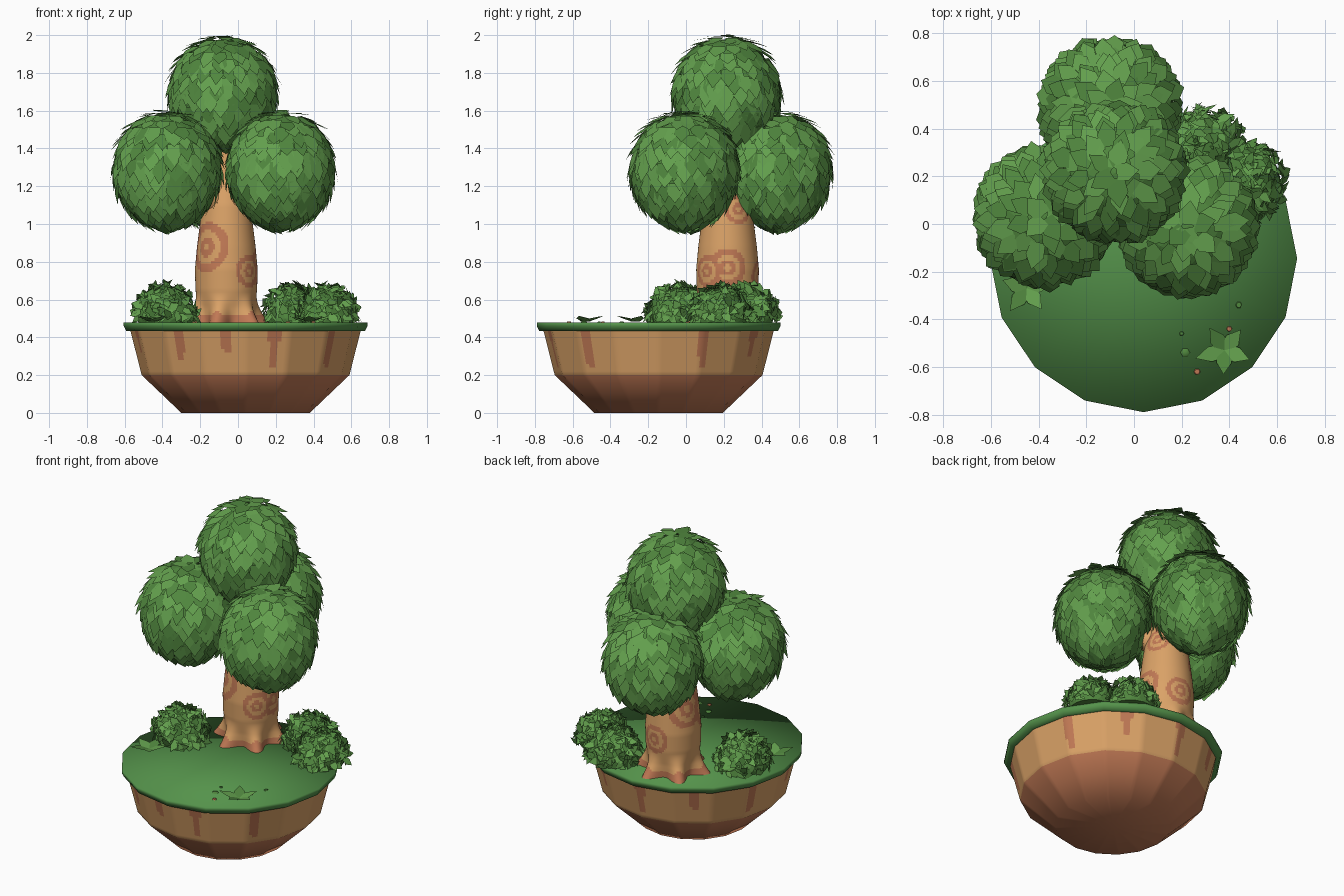
import bpy, bmesh, math, random
from mathutils import Vector

random.seed(4)
TAU = math.tau
UP = Vector((0, 0, 1))

if "Cube" in bpy.data.objects:
    bpy.data.objects.remove(bpy.data.objects["Cube"])


def material(name, rgb):
    m = bpy.data.materials.new(name)
    m.use_nodes = True
    m.diffuse_color = (*rgb, 1)
    m.node_tree.nodes["Principled BSDF"].inputs["Base Color"].default_value = (*rgb, 1)
    return m


LEAF = material("leaf green", (0.125, 0.35, 0.075))
DARK = material("dark leaf green", (0.08, 0.24, 0.048))
GRASS = material("grass green", (0.09, 0.29, 0.07))
TAN = material("tan wood", (0.70, 0.36, 0.135))
CLAY = material("red clay", (0.53, 0.19, 0.09))


def finish(name, bm, mats, smooth=None, recalc=True):
    if recalc:
        bmesh.ops.recalc_face_normals(bm, faces=bm.faces)
    mesh = bpy.data.meshes.new(name)
    bm.to_mesh(mesh)
    bm.free()
    for m in mats:
        mesh.materials.append(m)
    ob = bpy.data.objects.new(name, mesh)
    bpy.context.collection.objects.link(ob)
    if smooth:
        bpy.ops.object.select_all(action='DESELECT')
        ob.select_set(True)
        bpy.context.view_layer.objects.active = ob
        bpy.ops.object.shade_smooth_by_angle(angle=math.radians(smooth))
    return ob


def lathe(name, centre, profile, segs, mats, shape=None, paint=None, caps=(), smooth=60):
    """Revolve (radius, z) points; shape bends the radius, paint picks a colour."""
    bm = bmesh.new()
    rings = []
    for r, z in profile:
        ring = []
        for i in range(segs):
            a = TAU * i / segs
            q = shape(a, r, z) if shape else r
            ring.append(bm.verts.new((centre[0] + q * math.cos(a), centre[1] + q * math.sin(a), z)))
        rings.append(ring)
    for lo, hi in zip(rings, rings[1:]):
        for i in range(segs):
            j = (i + 1) % segs
            bm.faces.new((lo[i], lo[j], hi[j], hi[i]))
    for k in caps:
        z = profile[k][1]
        mid = bm.verts.new((*centre, z))
        for i in range(segs):
            bm.faces.new((rings[k][i], rings[k][(i + 1) % segs], mid))
    if paint:
        for f in bm.faces:
            f.material_index = paint(f.calc_center_median())
    return finish(name, bm, mats, smooth)


def interpolate(points, steps):
    out = [points[0]]
    for (r0, z0), (r1, z1) in zip(points, points[1:]):
        out += [(r0 + (r1 - r0) * k / steps, z0 + (z1 - z0) * k / steps) for k in range(1, steps + 1)]
    return out


# Bowl: sixteen-sided, with clay drips running down the upper wall
BOWL = (0.04, -0.145)
DRIPS = [(-127, .16), (-100, .11), (-75, .19), (-40, .2), (24, .2), (58, .13),
         (92, .19), (125, .14), (160, .2), (195, .12)]


def sixteen_sided(a, r, z):
    step = TAU / 16
    return r * math.cos(step / 2) / math.cos(a % step - step / 2)


def bowl_paint(c):
    if c.z < 0.195:
        return 1
    a = math.degrees(math.atan2(c.y - BOWL[1], c.x - BOWL[0]))
    for angle, length in DRIPS:
        off = abs((a - angle + 180) % 360 - 180)
        down = (0.435 - c.z) / length
        if down < 1 and off < 3.2 - 1.2 * down:
            return 1
    return 0


wall = interpolate([(0.55, 0.2), (0.61, 0.437)], 12)
lathe("bowl", BOWL, [(0.34, 0), (0.45, 0.105)] + wall, 192, [TAN, CLAY],
      sixteen_sided, bowl_paint, caps=(0,), smooth=50)

# Grass lid with a rolled edge
lathe("grass_lid", BOWL, [(0.60, 0.434), (0.632, 0.434), (0.645, 0.46), (0.645, 0.478)], 16,
      [GRASS], caps=(0, 3), smooth=120)

# Trunk: swollen middle, six root toes and ringed knots
TRUNK = (-0.062, 0.22)
KNOTS = [((-0.18, 0.09, 0.88), 0.135), ((0.06, 0.11, 0.75), 0.085), ((0.10, 0.22, 0.77), 0.10),
         ((-0.21, 0.28, 0.92), 0.12), ((-0.04, 0.38, 0.72), 0.09), ((0.06, 0.28, 1.08), 0.08)]


def roots(a, r, z):
    toe = max(0, (0.64 - z) / 0.16)
    return r + 0.085 * toe ** 1.6 * (0.5 + 0.5 * math.cos(6 * (a + TAU / 8))) ** 1.3


def trunk_paint(c):
    reach = math.hypot(c.x - TRUNK[0], c.y - TRUNK[1])
    if c.z < 0.52 or (c.z < 0.58 and reach > 0.19):
        return 1
    for p, size in KNOTS:
        d = (c - Vector(p)).length / size
        if d < 1:
            return 1 if 0.68 < d or 0.2 < d < 0.42 else 0
    return 0


trunk_profile = interpolate([(0.145, 0.475), (0.15, 0.56), (0.163, 0.65), (0.166, 0.76), (0.155, 0.88),
                             (0.14, 1.0), (0.125, 1.1), (0.09, 1.22), (0.07, 1.5)], 8)
lathe("trunk", TRUNK, trunk_profile, 96, [TAN, CLAY], roots, trunk_paint)


def leaf(bm, p, along, normal, length, width, lift, mat):
    """Pointed five-sided leaf growing from p."""
    side = normal.cross(along).normalized()
    mid = p + along * length * 0.5 + normal * lift * 0.6
    tip = p + along * length + normal * lift
    pts = [p - side * width * 0.4, mid - side * width * 0.5, tip,
           mid + side * width * 0.5, p + side * width * 0.4]
    f = bm.faces.new([bm.verts.new(q) for q in pts])
    f.material_index = mat


def core(bm, centre, radii, mat):
    before = set(bm.faces)
    made = bmesh.ops.create_icosphere(bm, subdivisions=3, radius=1)
    for v in made["verts"]:
        v.co = Vector(centre) + Vector([v.co[k] * radii[k] for k in range(3)])
    for f in set(bm.faces) - before:
        f.material_index = mat


# Crown balls: shingled rows of leaves hanging down
def crown(name, centre, r=0.282, rz=0.31):
    bm = bmesh.new()
    core(bm, centre, (r * 0.95, r * 0.95, rz * 0.95), 1)
    rows = 17
    for row in range(rows):
        theta = 0.06 + 2.72 * row / (rows - 1)
        count = max(5, int(TAU * r * math.sin(theta) / 0.058))
        for i in range(count):
            a = TAU * (i + 0.5 * (row % 2) + random.uniform(-.25, .25)) / count
            t = theta + random.uniform(-.04, .04)
            s, c = math.sin(t), math.cos(t)
            n = Vector((s * math.cos(a), s * math.sin(a), c))
            down = Vector((c * math.cos(a), c * math.sin(a), -s))
            p = Vector(centre) + Vector((n.x * r, n.y * r, n.z * rz))
            leaf(bm, p, down, n, random.uniform(.09, .13), random.uniform(.07, .09),
                 random.uniform(-.012, .018), int(random.random() < 0.4))
    return finish(name, bm, [LEAF, DARK], recalc=False)


CROWNS = {"crown_right": (-0.375, 0.03, 1.285), "crown_left": (0.225, -0.01, 1.285),
          "crown_back": (-0.10, 0.485, 1.285), "crown_top": (-0.08, 0.215, 1.685)}
for name, centre in CROWNS.items():
    crown(name, centre)

# Branches from the trunk into the side crowns
for name in ("crown_right", "crown_left", "crown_back"):
    start, end = Vector((*TRUNK, 1.08)), Vector(CROWNS[name])
    bpy.ops.mesh.primitive_cone_add(vertices=16, radius1=0.08, radius2=0.04,
                                    depth=(end - start).length, location=(start + end) / 2)
    ob = bpy.context.object
    ob.rotation_euler = (end - start).to_track_quat('Z', 'Y').to_euler()
    ob.name = name.replace("crown", "branch")
    ob.data.materials.append(TAN)
    bpy.ops.object.shade_smooth_by_angle()


# Bushes: low domes of scattered leaves
def bush(name, centre, r, height, count=210):
    bm = bmesh.new()
    core(bm, (*centre, 0.50), (r * 0.85, r * 0.85, height * 0.85), 1)
    for i in range(count):
        z = 1 - 1.05 * (i + 0.5) / count
        s, a = math.sqrt(1 - z * z), i * 2.39996
        n = Vector((s * math.cos(a), s * math.sin(a), z))
        p = Vector((centre[0] + n.x * r * .9, centre[1] + n.y * r * .9, 0.50 + n.z * height * .9))
        spin = Vector([random.uniform(-1, 1) for _ in range(3)])
        along = (spin - n * spin.dot(n)).normalized()
        leaf(bm, p, along, n, random.uniform(.05, .075), random.uniform(.035, .05),
             random.uniform(0, .035), int(random.random() < 0.35))
    for v in bm.verts:
        v.co.z = max(v.co.z, 0.479)
    return finish(name, bm, [LEAF, DARK], recalc=False)


bush("bush_right", (-0.385, -0.04), 0.175, 0.185)
bush("bush_left_back", (0.295, 0.32), 0.17, 0.185)
bush("bush_left_side", (0.475, 0.18), 0.165, 0.18)


# Small ground plants
def rosette(name, x, y, turn, leaves=5):
    bm = bmesh.new()
    for i in range(leaves):
        a = turn + TAU * i / leaves
        leaf(bm, Vector((x, y, 0.483)), Vector((math.cos(a), math.sin(a), 0)), UP,
             random.uniform(.1, .135), 0.065, 0.03, i % 2)
    return finish(name, bm, [LEAF, DARK], recalc=False)


rosette("plant_front", 0.38, -0.53, 0.9)
rosette("plant_side", -0.45, -0.27, 0.3)

# Pebble-like flecks on the grass
for i, (x, y, r, mat) in enumerate([(.215, -.54, .02, DARK), (.2, -.46, .01, DARK), (.44, -.34, .014, DARK),
                                    (.4, -.44, .012, CLAY), (.265, -.62, .014, CLAY)]):
    lathe(f"fleck_{i + 1}", (x, y), [(r, 0.478), (r * .8, 0.483)], 6, [mat], caps=(1,))
